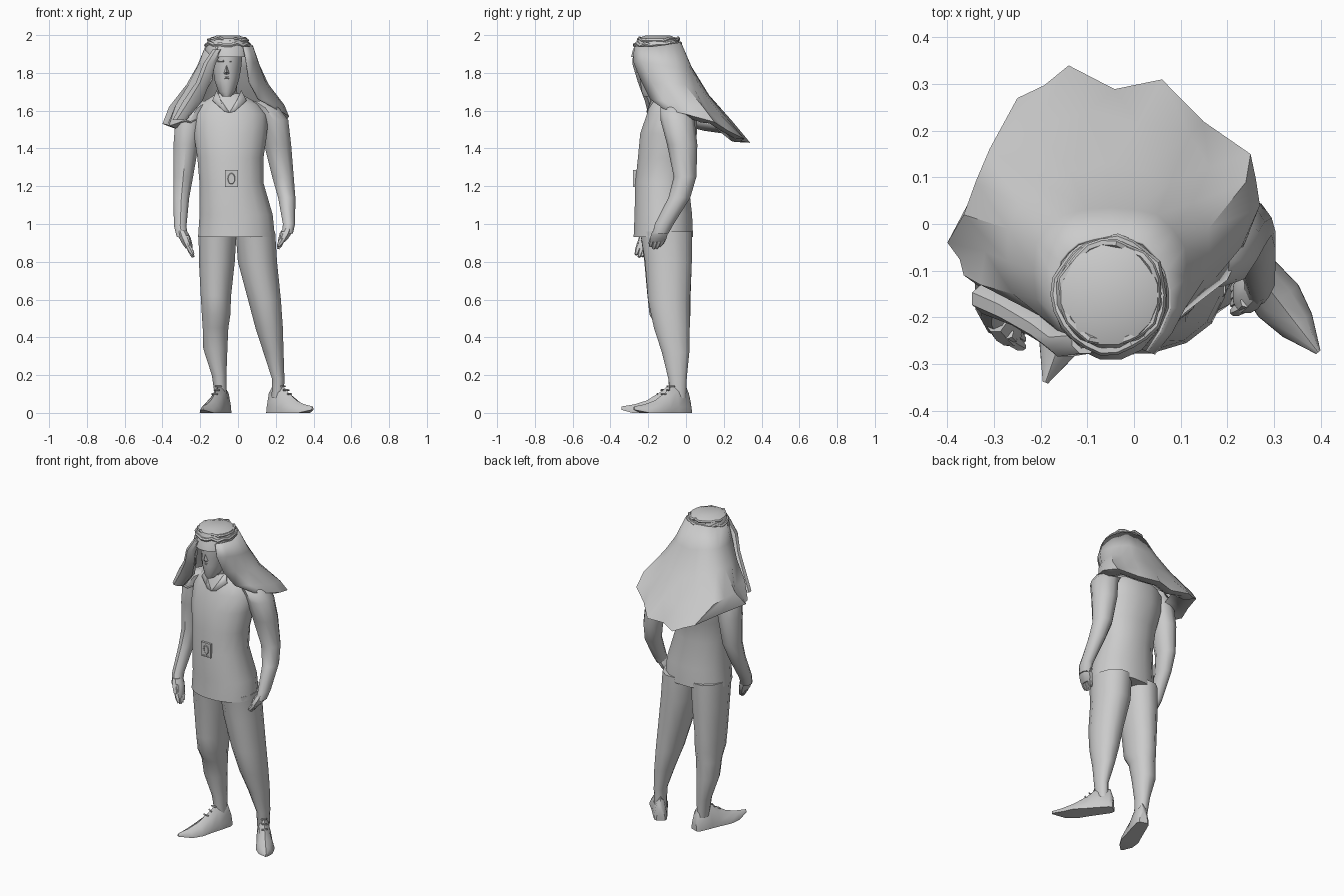
import bpy, bmesh, math, random
from mathutils import Vector, Matrix

random.seed(4)


def make(name, verts, faces):
    me = bpy.data.meshes.new(name)
    me.from_pydata([tuple(v) for v in verts], [], faces)
    bm = bmesh.new()
    bm.from_mesh(me)
    bmesh.ops.recalc_face_normals(bm, faces=bm.faces)
    bm.to_mesh(me)
    bm.free()
    ob = bpy.data.objects.new(name, me)
    bpy.context.collection.objects.link(ob)
    return ob


def loft(name, rings, n=12, power=1.0, mat=None):
    """Stack of flat rings: (cx, cy, z, rx, ry)."""
    verts, faces = [], []
    for cx, cy, z, rx, ry in rings:
        for i in range(n):
            a = math.tau * (i + 0.5) / n
            c, s = math.cos(a), math.sin(a)
            v = Vector((cx + rx * math.copysign(abs(c) ** power, c),
                        cy + ry * math.copysign(abs(s) ** power, s), z))
            verts.append(mat @ v if mat else v)
    for r in range(len(rings) - 1):
        for i in range(n):
            j = (i + 1) % n
            faces.append((r * n + i, r * n + j, (r + 1) * n + j, (r + 1) * n + i))
    faces += [tuple(range(n)), tuple(range((len(rings) - 1) * n, len(rings) * n))]
    return make(name, verts, faces)


def rod(name, a, b, r0, r1, n=6):
    a, b = Vector(a), Vector(b)
    m = Matrix.Translation(a) @ (b - a).to_track_quat('Z', 'Y').to_matrix().to_4x4()
    h = (b - a).length
    return loft(name, [(0, 0, 0, r0, r0), (0, 0, h * .6, r0, r0), (0, 0, h, r1, r1)], n, 1, m)


def ring(name, centre, a, b, tube, m=20, n=6, rough=0.0, mat=None):
    verts, faces = [], []
    for i in range(m):
        t = math.tau * i / m
        dz, dr = random.uniform(-rough, rough), random.uniform(-rough, rough) * .6
        for k in range(n):
            p = math.tau * k / n
            q = tube * math.cos(p) + dr
            v = Vector(((a + q) * math.cos(t), (b + q) * math.sin(t), tube * math.sin(p) + dz))
            verts.append(Vector(centre) + (mat @ v if mat else v))
            faces.append((i * n + k, i * n + (k + 1) % n,
                          (i + 1) % m * n + (k + 1) % n, (i + 1) % m * n + k))
    return make(name, verts, faces)


def block(name, c, size):
    v = [Vector(c) + Vector((x * size[0], y * size[1], z * size[2])) / 2
         for x in (-1, 1) for y in (-1, 1) for z in (-1, 1)]
    return make(name, v, [(0, 1, 3, 2), (4, 6, 7, 5), (0, 4, 5, 1), (2, 3, 7, 6), (0, 2, 6, 4), (1, 5, 7, 3)])


# tunic
loft("tunic", [(-.008, -.12, .93, .207, .16), (-.01, -.12, 1.05, .197, .155),
               (-.035, -.128, 1.22, .172, .143), (-.04, -.115, 1.35, .178, .142),
               (-.04, -.092, 1.48, .198, .153), (-.04, -.075, 1.58, .2, .135),
               (-.045, -.078, 1.635, .16, .115), (-.05, -.1, 1.69, .065, .07)], 16, .92)

# trousers: the left leg ends in a loose cuff below the knee
loft("left_trouser", [(-.108, -.105, .96, .104, .142), (-.112, -.095, .8, .098, .13),
                      (-.117, -.09, .62, .083, .118), (-.116, -.085, .52, .078, .112),
                      (-.119, -.068, .45, .07, .086), (-.12, -.055, .34, .066, .074),
                      (-.1, -.045, .2, .04, .052), (-.09, -.045, .08, .032, .042)], 12, .95)
loft("right_trouser", [(.092, -.105, .96, .108, .142), (.103, -.093, .8, .107, .128),
                       (.14, -.09, .6, .09, .115), (.165, -.075, .45, .075, .098),
                       (.188, -.055, .32, .055, .075), (.213, -.045, .18, .034, .05),
                       (.21, -.04, .08, .033, .042)], 12, .95)


# pointed shoes: slices (distance along foot, half width, height)
def shoe(name, heel, toe):
    heel, toe = Vector((*heel, 0)), Vector((*toe, 0))
    d = toe - heel
    side = Vector((-d.y, d.x, 0)).normalized()
    slices = [(0, .026, .08), (.05, .038, .14), (.27, .044, .152), (.42, .047, .11),
              (.62, .055, .066), (.8, .04, .046), (1, .006, .034)]
    verts, faces = [], []
    for t, w, h in slices:
        lift = .016 if t == 1 else 0
        for u, v in ((-1, 0), (-.98, .22), (-.6, .75), (0, 1), (.6, .75), (.98, .22), (1, 0)):
            verts.append(heel + d * t + side * (u * w) + Vector((0, 0, lift + v * (h - lift))))
    for r in range(len(slices) - 1):
        for i in range(7):
            j = (i + 1) % 7
            faces.append((r * 7 + i, r * 7 + j, r * 7 + 7 + j, r * 7 + 7 + i))
    faces += [tuple(range(7)), tuple(range(len(verts) - 7, len(verts)))]
    make(name, verts, faces)
    # laces over the instep
    for k, (t, h) in enumerate(((.31, .141), (.38, .121), (.46, .1))):
        c = heel + d * t + Vector((0, 0, h))
        s = .012 * (-1) ** k
        rod(name + "_lace", c - side * .017 + d * s, c + side * .017 - d * s, .005, .004, 5)


shoe("left_shoe", (-.065, .01), (-.19, -.34))
shoe("right_shoe", (.17, .015), (.395, -.275))

# sleeves
loft("left_sleeve", [(-.16, -.07, 1.65, .05, .06), (-.215, -.068, 1.615, .075, .08),
                     (-.255, -.065, 1.55, .08, .088), (-.275, -.06, 1.42, .07, .085),
                     (-.29, -.06, 1.25, .055, .068), (-.3, -.095, 1.14, .044, .058),
                     (-.306, -.17, .99, .035, .045), (-.295, -.2, .93, .03, .04)], 10)
loft("right_sleeve", [(.09, -.065, 1.65, .05, .06), (.145, -.055, 1.615, .075, .08),
                      (.19, -.045, 1.55, .08, .09), (.21, -.02, 1.42, .075, .08),
                      (.238, -.005, 1.25, .06, .06), (.258, -.035, 1.14, .048, .058),
                      (.27, -.115, 1.0, .034, .05), (.262, -.135, .95, .03, .042)], 10)


# hands: palm, four fingers and a thumb
def hand(name, wrist, tip, inward):
    wrist, tip = Vector(wrist), Vector(tip)
    m = wrist.lerp(tip, .5)
    loft(name + "_palm", [(*wrist, .028, .038), (*wrist.lerp(tip, .25), .034, .047),
                          (*m, .028, .047), (*wrist.lerp(tip, .65), .02, .04)], 8)
    for k in range(4):
        off = Vector((0, -.03 + .02 * k, 0))
        rod(name + "_finger", m + off, tip + off * .8 + Vector((0, 0, .012 * abs(k - 1.4))), .014, .008)
    base = wrist.lerp(tip, .2) + Vector((inward * .015, -.03, 0))
    rod(name + "_thumb", base, base + Vector((inward * .015, -.015, -.06)), .013, .007)


hand("left_hand", (-.297, -.195, .965), (-.238, -.24, .82), 1)
hand("right_hand", (.266, -.13, .98), (.212, -.165, .865), -1)

# belt buckle: plate, raised rim and an oval ring
block("buckle_plate", (-.035, -.27, 1.24), (.066, .014, .086))
for s in (-1, 1):
    block("buckle_rim_side", (-.035 + s * .031, -.273, 1.24), (.008, .014, .09))
    block("buckle_rim_end", (-.035, -.273, 1.24 + s * .041), (.07, .014, .008))
ring("buckle_ring", (-.035, -.277, 1.24), .016, .026, .004, 14, 5, 0, Matrix.Rotation(math.pi / 2, 3, 'X'))

# neck, head and facial features
loft("neck", [(-.05, -.11, 1.6, .055, .055), (-.055, -.13, 1.75, .05, .055)], 10)
loft("head", [(-.06, -.19, 1.675, .022, .035), (-.06, -.17, 1.7, .045, .065),
              (-.06, -.155, 1.76, .066, .088), (-.058, -.15, 1.82, .076, .096),
              (-.055, -.15, 1.89, .08, .105), (-.055, -.15, 1.94, .07, .1)], 14)
make("nose", [(-.06, -.244, 1.85), (-.078, -.236, 1.795), (-.06, -.264, 1.805),
              (-.042, -.236, 1.795), (-.06, -.236, 1.785)],
     [(0, 1, 2), (0, 2, 3), (1, 4, 2), (2, 4, 3), (0, 3, 4, 1)])
for s in (-1, 1):
    rod("eyebrow", (-.06 + s * .016, -.247, 1.862), (-.06 + s * .05, -.224, 1.862), .005, .003)
    rod("moustache", (-.06, -.242, 1.778), (-.06 + s * .032, -.222, 1.76), .007, .004)
rod("lower_lip", (-.077, -.228, 1.752), (-.043, -.228, 1.752), .006, .005)

# open collar: a flap each side of the V
for s in (-1, 1):
    flap = make("collar_flap", [(-.045, -.208, 1.59), (-.045 + s * .03, -.208, 1.6),
                                (-.045 + s * .09, -.18, 1.655), (-.048 + s * .065, -.15, 1.71),
                                (-.048 + s * .045, -.185, 1.66)],
                [(0, 1, 4), (1, 2, 3, 4)])
    flap.modifiers.new("thickness", 'SOLIDIFY').thickness = .01

# head cloth crown and cord
loft("cloth_crown", [(-.05, -.155, 1.885, .12, .138), (-.052, -.152, 1.92, .125, .132),
                     (-.053, -.15, 1.955, .115, .118), (-.053, -.15, 1.982, .105, .11),
                     (-.053, -.15, 1.998, .06, .065)], 16)
ring("cord_lower", (-.053, -.152, 1.95), .115, .118, .011, 22, 6, .009)
ring("cord_upper", (-.053, -.15, 1.977), .103, .107, .009, 22, 6, .008)

# hanging head cloth: strands from crown to hem, left front round the back to right front
strands = [
    [(-.11, -.265, 1.94), (-.125, -.275, 1.86), (-.14, -.235, 1.76), (-.2, -.21, 1.66), (-.28, -.18, 1.55)],
    [(-.17, -.17, 1.95), (-.21, -.16, 1.84), (-.26, -.15, 1.74), (-.33, -.13, 1.63), (-.365, -.11, 1.52)],
    [(-.16, -.08, 1.95), (-.21, -.04, 1.84), (-.27, -.01, 1.74), (-.365, .02, 1.62), (-.4, -.04, 1.53)],
    [(-.12, -.04, 1.96), (-.15, .02, 1.84), (-.21, .08, 1.72), (-.31, .16, 1.58), (-.25, .27, 1.47)],
    [(-.05, -.025, 1.96), (-.05, .035, 1.82), (-.06, .13, 1.67), (-.1, .24, 1.55), (-.14, .34, 1.43)],
    [(.02, -.04, 1.96), (.05, .02, 1.83), (.08, .09, 1.7), (.12, .19, 1.57), (.06, .31, 1.45)],
    [(.07, -.1, 1.95), (.11, -.05, 1.83), (.16, -.01, 1.74), (.24, .09, 1.62), (.25, .15, 1.54)],
    [(.08, -.18, 1.94), (.11, -.18, 1.85), (.15, -.12, 1.74), (.23, -.05, 1.64), (.27, .04, 1.57)],
    [(.03, -.275, 1.94), (.045, -.28, 1.86), (.06, -.235, 1.75), (.11, -.19, 1.66), (.2, -.12, 1.61)],
]
cols = []
for i, s in enumerate(strands):
    if i:                      # shallow pleat between neighbours
        pleat = []
        for k, (p, q) in enumerate(zip(strands[i - 1], s)):
            mid = (Vector(p) + Vector(q)) / 2
            axis = Vector((-.06, -.1, mid.z))
            pleat.append(mid.lerp(axis, -.03 if k < 3 else random.uniform(-.04, .1)))
        cols.append(pleat)
    cols.append([Vector(p) for p in s])
for c in cols:                 # hem turned under
    hem = c[-1].copy()
    c.append(hem.lerp(Vector((-.05, -.03, hem.z)), .14) + Vector((0, 0, random.uniform(-.02, .005))))
    c.append(hem.lerp(Vector((-.05, -.03, 1.6)), .42))
rows = len(cols[0])
cloth = make("head_cloth", [v for c in cols for v in c],
             [(i * rows + k, (i + 1) * rows + k, (i + 1) * rows + k + 1, i * rows + k + 1)
              for i in range(len(cols) - 1) for k in range(rows - 1)])
cloth.modifiers.new("thickness", 'SOLIDIFY').thickness = .006

# rolled fold hanging beside the face, swept back over the shoulder
loft("cloth_fold", [(-.105, -.25, 1.925, .03, .03), (-.15, -.255, 1.85, .035, .032),
                    (-.185, -.225, 1.75, .04, .032), (-.24, -.185, 1.65, .055, .035),
                    (-.31, -.16, 1.55, .04, .035)], 8)

# smooth shading with sharp creases kept
bpy.ops.object.select_all(action='SELECT')
bpy.context.view_layer.objects.active = cloth
bpy.ops.object.shade_smooth_by_angle(angle=math.radians(42))
